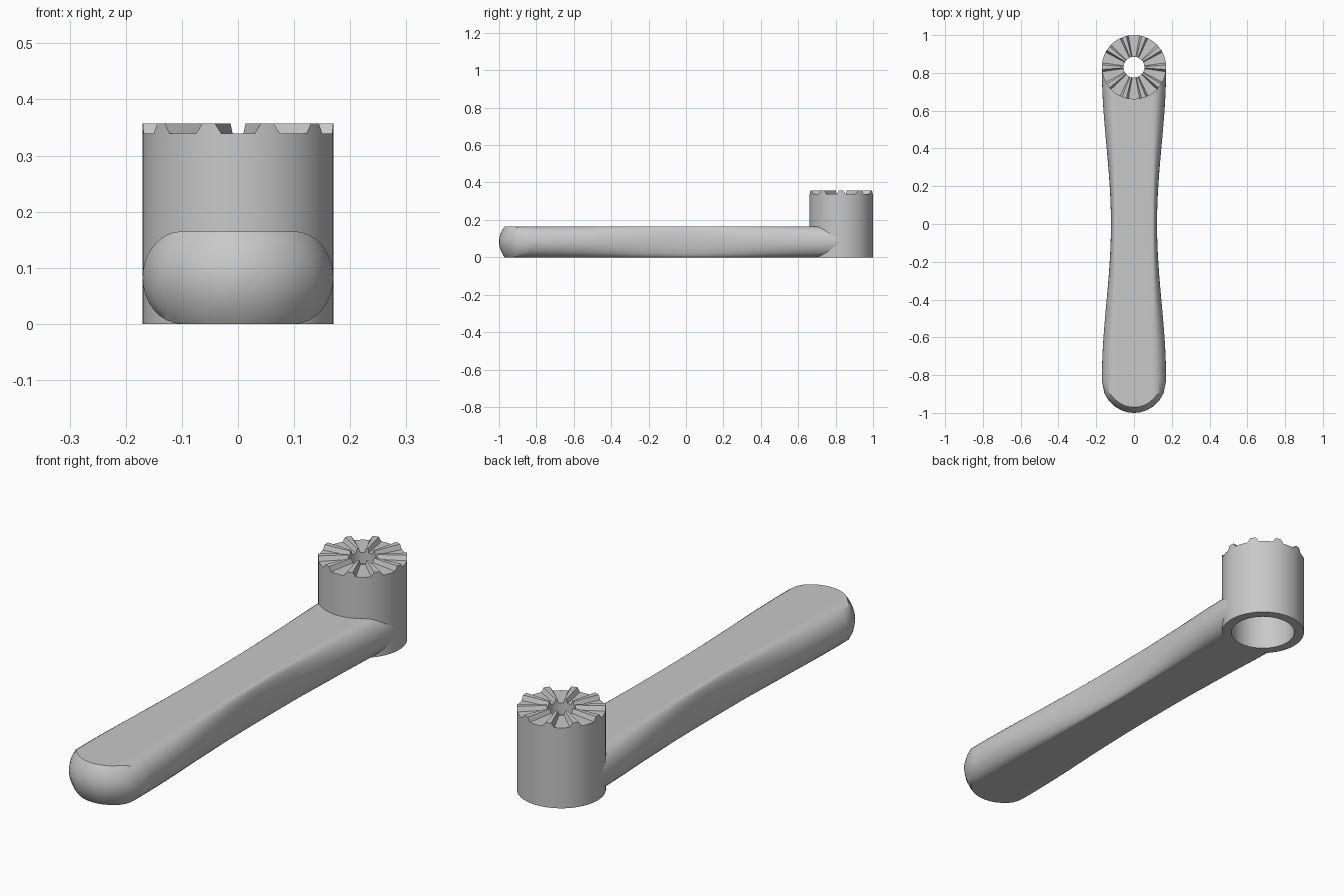
import bpy, bmesh
from math import sin, cos, pi, radians, sqrt

cube = bpy.data.objects.get("Cube")
if cube:
    bpy.data.objects.remove(cube, do_unlink=True)

grey = bpy.data.materials.new("plain grey")
grey.use_nodes = True
colour = (0.58, 0.58, 0.58, 1)
grey.diffuse_color = colour
grey.node_tree.nodes["Principled BSDF"].inputs["Base Color"].default_value = colour

END = 0.83      # distance of hub and grip-end centres from the middle
RADIUS = 0.17   # hub radius and widest half width
HALF = 0.0825   # half thickness of the handle
FLAT = 0.1      # half width of the flat top and bottom


def finish(name, bm):
    bmesh.ops.remove_doubles(bm, verts=bm.verts, dist=0.0002)
    bmesh.ops.recalc_face_normals(bm, faces=bm.faces)
    mesh = bpy.data.meshes.new(name)
    bm.to_mesh(mesh)
    bm.free()
    mesh.materials.append(grey)
    obj = bpy.data.objects.new(name, mesh)
    bpy.context.collection.objects.link(obj)
    bpy.ops.object.select_all(action='DESELECT')
    obj.select_set(True)
    bpy.context.view_layer.objects.active = obj
    bpy.ops.object.shade_smooth_by_angle(angle=radians(30))
    return obj


def bridge(bm, a, b):
    for i in range(len(a)):
        j = (i + 1) % len(a)
        bm.faces.new((a[i], a[j], b[j], b[i]))


# Handle: flat top and bottom, elliptical sides, waisted in the middle
def section(y):
    half_width = 0.122 + (RADIUS - 0.122) * (1 - cos(pi * y / END)) / 2
    pts = []
    for side in (1, -1):
        for i in range(17):
            a = -pi / 2 + pi * i / 16
            pts.append((side * (FLAT + (half_width - FLAT) * cos(a)), side * HALF * sin(a)))
        for i in range(1, 12):
            pts.append((side * FLAT * (1 - i / 6), side * HALF))
    return pts


def grip_end(x, z):      # bulging barrel-shaped tip
    r = RADIUS - 0.03 * (z / HALF) ** 2
    return -END - sqrt(max(0, r * r - x * x))


def hub_end(x, z):       # stops inside the hub wall
    return END - sqrt(max(0, 0.15 ** 2 - x * x))


def ring(bm, pts, y_of):
    return [bm.verts.new((x, y_of(x, z), z + HALF)) for x, z in pts]


def make_handle():
    bm = bmesh.new()
    rings = []
    tip = section(END)
    scales = [0.02, 0.2, 0.4, 0.6, 0.8, 0.92, 1]
    for s in scales:
        rings.append(ring(bm, [(x * s, z * s) for x, z in tip], grip_end))
    steps = 40
    for i in range(steps + 1):
        y = -END + 2 * END * i / steps

        def place(x, z, y=y):
            if y < 0.55:
                return y
            return 0.55 + (y - 0.55) * (hub_end(x, z) - 0.55) / (END - 0.55)
        rings.append(ring(bm, section(y), place))
    for s in reversed(scales[:-1]):
        rings.append(ring(bm, [(x * s, z * s) for x, z in tip], hub_end))
    for a, b in zip(rings, rings[1:]):
        bridge(bm, a, b)
    bm.faces.new(rings[0])
    bm.faces.new(rings[-1])
    finish("handle", bm)


# Hub: stepped bore below, ring of ten wedge teeth on top
def make_hub():
    bm = bmesh.new()
    columns = []
    for tooth in range(10):
        for a in (-10, -5, 0, 5, 10, 14, 18, 22):
            top = 0.357 if a > 10 else 0.339
            angle = radians(tooth * 36 + a - 90)
            profile = ((RADIUS, 0), (RADIUS, 0.33), (RADIUS, top), (0.055, top),
                       (0.055, 0.29), (0.13, 0.29), (0.13, 0))
            columns.append([bm.verts.new((r * cos(angle), END + r * sin(angle), z))
                            for r, z in profile])
    for i, col in enumerate(columns):
        bridge(bm, col, columns[(i + 1) % len(columns)])
    finish("toothed_hub", bm)


make_handle()
make_hub()
